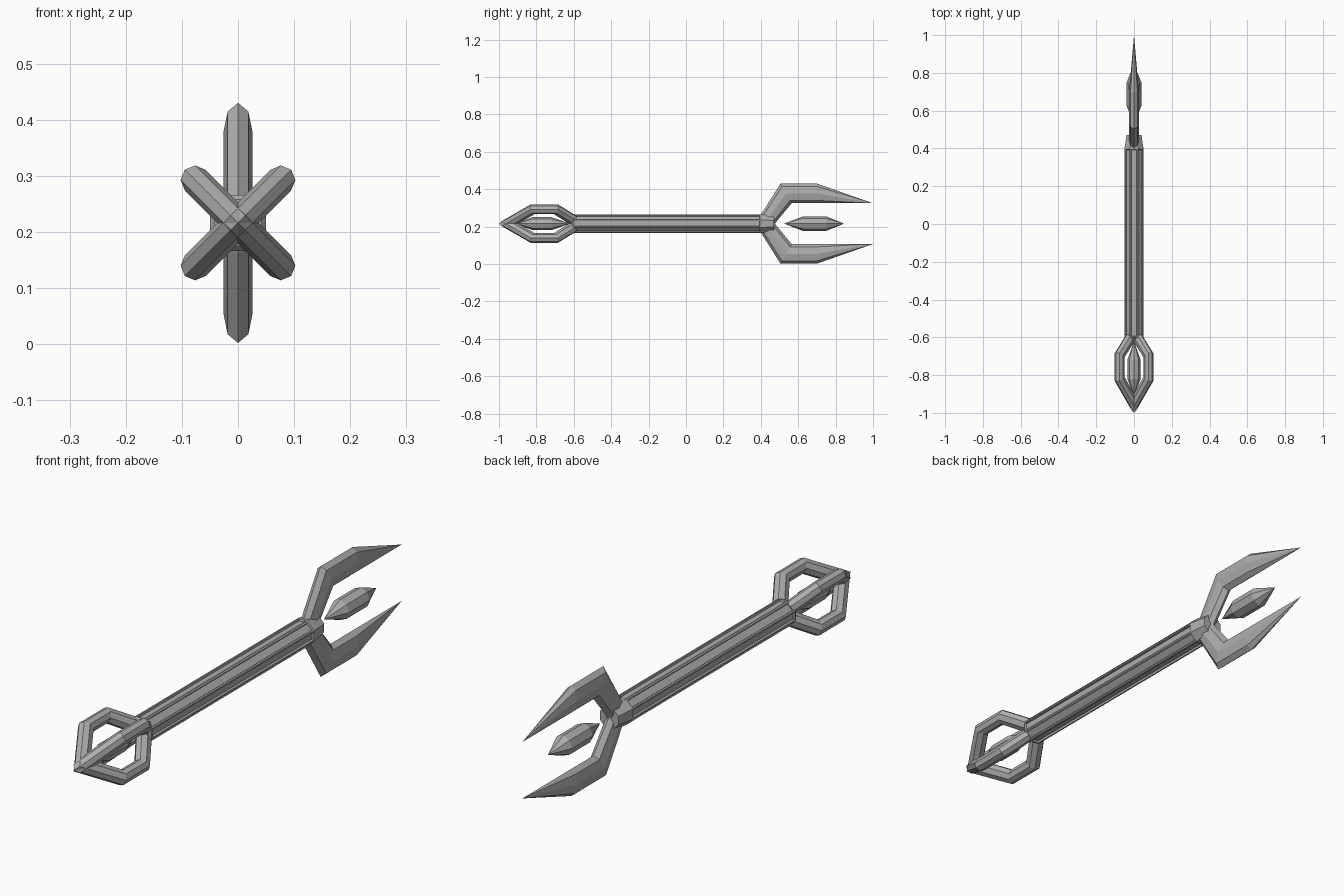
import bpy, bmesh, math
from mathutils import Vector, Matrix

cube = bpy.data.objects.get("Cube")
if cube:
    bpy.data.objects.remove(cube, do_unlink=True)

AXIS_Z = 0.216   # height of the long axis
SIDES = 8

grey = bpy.data.materials.new("plain grey")
grey.use_nodes = True
grey.diffuse_color = (0.42, 0.42, 0.42, 1)
grey.node_tree.nodes["Principled BSDF"].inputs["Base Color"].default_value = (0.42, 0.42, 0.42, 1)


def loft(name, stations, turn=0, phase=0, grooves=False):
    """Skin octagons; each station is (outer y, outer r, inner y, inner r, half width)."""
    bm = bmesh.new()
    rings = []
    for yo, ro, yi, ri, half in stations:
        outer, inner = Vector((0, yo, ro)), Vector((0, yi, ri))
        mid, arm = (outer + inner) / 2, (outer - inner) / 2
        ring = []
        for i in range(SIDES):
            a = 2 * math.pi * (i + phase) / SIDES
            ring.append(bm.verts.new(mid + arm * math.cos(a) + Vector((half * math.sin(a), 0, 0))))
        rings.append(ring)
    walls = []
    for a, b in zip(rings, rings[1:]):
        for i in range(SIDES):
            j = (i + 1) % SIDES
            walls.append(bm.faces.new((a[i], a[j], b[j], b[i])))
    bm.faces.new(rings[0])
    bm.faces.new(rings[-1])
    bmesh.ops.recalc_face_normals(bm, faces=bm.faces[:])
    if grooves:
        long_faces = [f for f in walls if abs(f.normal.y) < 0.01]
        bmesh.ops.inset_individual(bm, faces=long_faces, thickness=0.008, depth=0)
        bmesh.ops.inset_individual(bm, faces=long_faces, thickness=0.002, depth=-0.008)
    bmesh.ops.remove_doubles(bm, verts=bm.verts[:], dist=0.0002)
    bmesh.ops.dissolve_degenerate(bm, edges=bm.edges[:], dist=0.0001)
    bmesh.ops.recalc_face_normals(bm, faces=bm.faces[:])
    bm.transform(Matrix.Translation((0, 0, AXIS_Z)) @ Matrix.Rotation(math.radians(turn), 4, 'Y'))
    mesh = bpy.data.meshes.new(name)
    bm.to_mesh(mesh)
    bm.free()
    mesh.materials.append(grey)
    obj = bpy.data.objects.new(name, mesh)
    bpy.context.collection.objects.link(obj)
    return obj


def spindle(name, profile, **options):
    """Loft of round stations given as (y, radius)."""
    return loft(name, [(y, r, y, -r, r) for y, r in profile], **options)


# Grooved shaft with a tapered end block
spindle("shaft", [(-0.61, 0.045), (-0.6, 0.054), (0.4, 0.054), (0.47, 0.043)],
        phase=0.5, grooves=True)

# Two curved prongs, above and below
prong = [(0.395, 0.03, 0.475, -0.005, 0.026),
         (0.405, 0.055, 0.478, 0.004, 0.026),
         (0.505, 0.214, 0.565, 0.109, 0.026),
         (0.70, 0.214, 0.70, 0.109, 0.026),
         (1.0, 0.109, 1.0, 0.109, 0)]
for name, turn in (("upper_prong", 0), ("lower_prong", 180)):
    loft(name, prong, turn)

# Cage of four bent bars that meet at the front point
bar = [(-1.0, 0, -0.905, 0, 0.026),
       (-0.835, 0.134, -0.805, 0.082, 0.026),
       (-0.68, 0.134, -0.71, 0.082, 0.026),
       (-0.585, 0.052, -0.625, 0.005, 0.026)]
for k in range(4):
    loft(f"cage_bar_{k + 1}", bar, 45 + 90 * k)

# Floating crystals, one between the prongs and one in the cage
spindle("prong_crystal", [(0.525, 0), (0.625, 0.039), (0.75, 0.039), (0.845, 0)])
spindle("cage_crystal", [(-0.91, 0), (-0.82, 0.035), (-0.72, 0.035), (-0.62, 0)])
